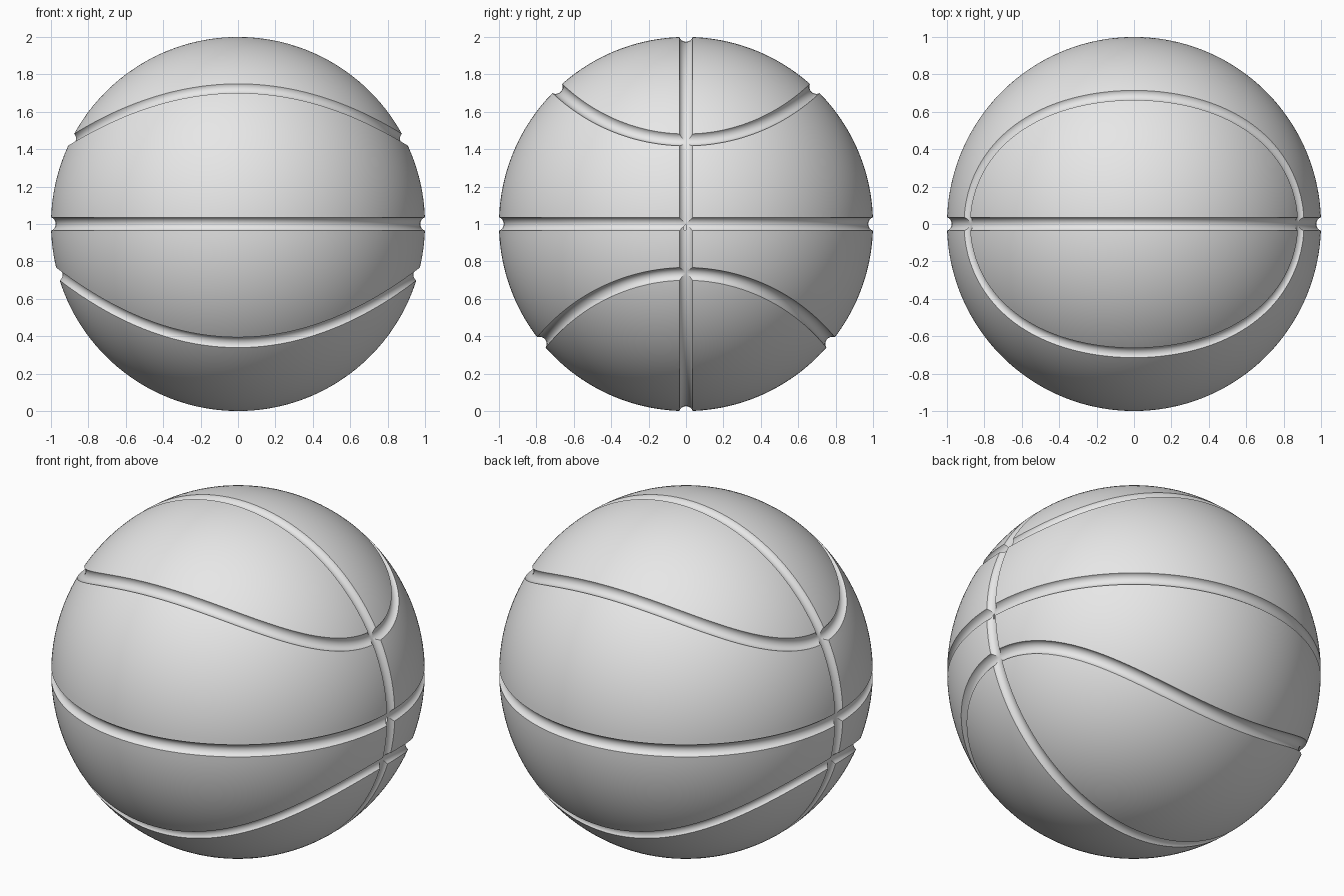
import bpy, bmesh
from math import sin, cos, pi, sqrt
from mathutils import Vector

cube = bpy.data.objects.get("Cube")
if cube:
    bpy.data.objects.remove(cube)

CENTRE = Vector((0, 0, 1))
TUBE = 0.038      # groove cutter radius
LIFT = 1.012      # cutter centre line, just above the skin
STEPS = 192
SIDES = 24


def material(name, colour):
    m = bpy.data.materials.new(name)
    m.use_nodes = True
    m.diffuse_color = colour
    m.node_tree.nodes["Principled BSDF"].inputs["Base Color"].default_value = colour
    return m


def mesh_object(name, bm):
    me = bpy.data.meshes.new(name)
    bmesh.ops.recalc_face_normals(bm, faces=bm.faces)
    bm.to_mesh(me)
    bm.free()
    ob = bpy.data.objects.new(name, me)
    bpy.context.collection.objects.link(ob)
    return ob


def seam_cutter(name, path):
    """Sweep a round tube along a closed path on the unit sphere."""
    pts = [path(2 * pi * i / STEPS) for i in range(STEPS)]
    bm = bmesh.new()
    rings = []
    for i, p in enumerate(pts):
        side = p.cross(pts[(i + 1) % STEPS] - pts[i - 1]).normalized()
        rings.append([bm.verts.new(CENTRE + p * LIFT + TUBE * (cos(a) * p + sin(a) * side))
                      for a in (2 * pi * k / SIDES for k in range(SIDES))])
    for i, ring in enumerate(rings):
        prev = rings[i - 1]
        for k in range(SIDES):
            bm.faces.new((prev[k - 1], prev[k], ring[k], ring[k - 1]))
    ob = mesh_object(name, bm)
    ob.hide_render = True
    return ob


def oval(side_height, reach, sign):
    """Closed seam that is a unit-radius arc seen from the side."""
    def path(t):
        y = reach * sin(t)
        z = sign * (side_height + 1 - sqrt(1 - y * y))
        x = sqrt(max(0, 1 - y * y - z * z))
        return Vector((x if cos(t) >= 0 else -x, y, z)).normalized()
    return path


def oval_reach(h):
    # y where the side arc meets the sphere outline
    return sqrt(1 - ((1 + h) / 2) ** 2)


# Ball skin
bm = bmesh.new()
bmesh.ops.create_icosphere(bm, subdivisions=6, radius=1)
bmesh.ops.translate(bm, verts=bm.verts, vec=CENTRE)
ball = mesh_object("ball", bm)
ball.data.materials.append(material("grey", (0.8, 0.8, 0.8, 1)))

# Seam grooves: two great circles and an upper and lower oval
seams = {
    "level_seam": lambda t: Vector((cos(t), sin(t), 0)),
    "upright_seam": lambda t: Vector((cos(t), 0, sin(t))),
    "upper_seam": oval(0.45, oval_reach(0.45), 1),
    "lower_seam": oval(0.267, oval_reach(0.267), -1),
}
bpy.context.view_layer.objects.active = ball
ball.select_set(True)
for name, path in seams.items():
    cutter = seam_cutter(name + "_cutter", path)
    mod = ball.modifiers.new(name, 'BOOLEAN')
    mod.operation = 'DIFFERENCE'
    mod.solver = 'EXACT'
    mod.object = cutter
    bpy.ops.object.modifier_apply(modifier=mod.name)
    bpy.data.objects.remove(cutter)

bpy.ops.object.shade_smooth_by_angle(angle=0.52)
